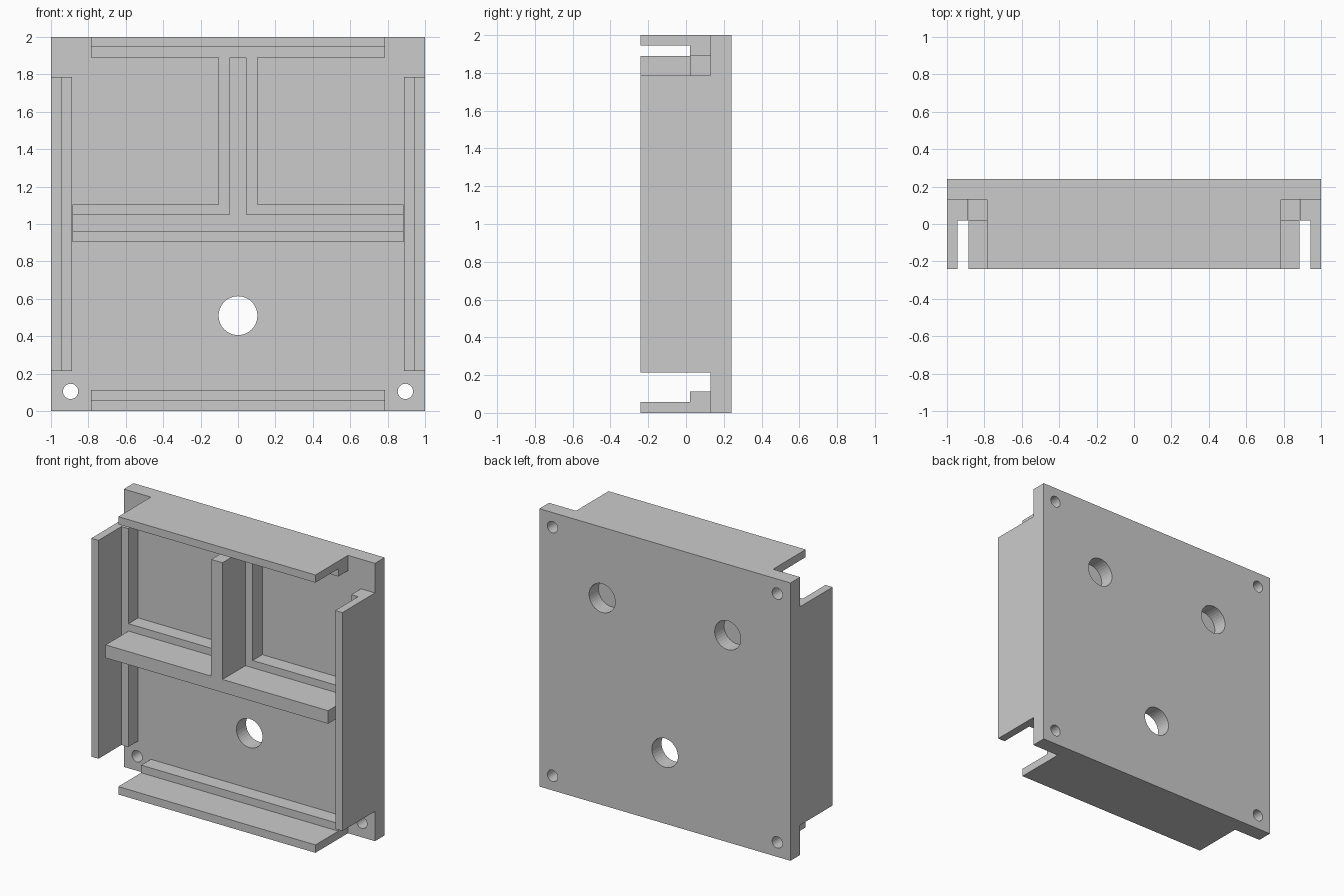
import bpy, bmesh
from math import pi
from mathutils import Matrix, Vector

if "Cube" in bpy.data.objects:
    bpy.data.objects.remove(bpy.data.objects["Cube"])

FRONT, STEP, FACE, BACK = -0.24, 0.02, 0.13, 0.24   # depth levels in y


def prism(bm, profile, axis, lo, hi):
    """Extrude a (u, y) profile along x (u is z) or along z (u is x)."""
    def put(u, y, t):
        return (t, y, u) if axis == 'x' else (u, y, t)
    face = bm.faces.new([bm.verts.new(put(u, y, lo)) for u, y in profile])
    ext = bmesh.ops.extrude_face_region(bm, geom=[face])
    verts = [g for g in ext['geom'] if isinstance(g, bmesh.types.BMVert)]
    shift = Vector((hi - lo, 0, 0)) if axis == 'x' else Vector((0, 0, hi - lo))
    bmesh.ops.translate(bm, verts=verts, vec=shift)


def finish(name, bm):
    bmesh.ops.recalc_face_normals(bm, faces=bm.faces[:])
    mesh = bpy.data.meshes.new(name)
    bm.to_mesh(mesh)
    bm.free()
    ob = bpy.data.objects.new(name, mesh)
    bpy.context.collection.objects.link(ob)
    return ob


def bar(name, *prisms):
    bm = bmesh.new()
    for p in prisms:
        prism(bm, *p)
    return finish(name, bm)


def rect(u0, u1, y0, y1):
    return [(u0, y0), (u1, y0), (u1, y1), (u0, y1)]


def ell(outer, mid, inner):
    """Wall with an inner step at its root."""
    return [(outer, FRONT), (mid, FRONT), (mid, STEP),
            (inner, STEP), (inner, FACE), (outer, FACE)]


def tee(c, fin, foot):
    """Fin standing on a wider foot."""
    return [(c - fin, FRONT), (c + fin, FRONT), (c + fin, STEP), (c + foot, STEP),
            (c + foot, FACE), (c - foot, FACE), (c - foot, STEP), (c - fin, STEP)]


# Back plate
plate = bar("back_plate", (rect(-1, 1, FACE, BACK), 'x', 0, 2))
plate.data.transform(Matrix.Identity(4))
bpy.data.objects.remove(plate)
plate = bar("back_plate", (rect(0, 2, FACE, BACK), 'x', -1, 1))

# Holes: the lower ones go through, the upper ones are blind from the back
bm = bmesh.new()
holes = [(0, 0.51, 0.104, True), (0.5, 1.49, 0.104, False), (-0.5, 1.49, 0.104, False)]
for s in (-1, 1):
    holes += [(s * 0.895, 0.105, 0.041, True), (s * 0.895, 1.895, 0.041, False)]
for x, z, r, through in holes:
    y0, y1 = (0.05 if through else FACE + 0.003), 0.35
    place = Matrix.Translation((x, (y0 + y1) / 2, z)) @ Matrix.Rotation(pi / 2, 4, 'X')
    bmesh.ops.create_cone(bm, cap_ends=True, segments=32, radius1=r, radius2=r,
                          depth=y1 - y0, matrix=place)
cutter = finish("hole_cutter", bm)
cutter.hide_render = True
mod = plate.modifiers.new("holes", 'BOOLEAN')
mod.operation, mod.solver, mod.object = 'DIFFERENCE', 'EXACT', cutter
bpy.context.view_layer.objects.active = plate
bpy.ops.object.modifier_apply(modifier=mod.name)
bpy.data.objects.remove(cutter)

# Outer walls with stepped roots
for s, side in ((-1, "left"), (1, "right")):
    bar(side + "_wall", (ell(s, s * 0.943, s * 0.888), 'z', 0.215, 1.787))
bar("top_wall", (ell(2, 1.945, 1.89), 'x', -0.785, 0.785))
bar("bottom_wall", (ell(0, 0.057, 0.112), 'x', -0.785, 0.785))

# Dividers
bar("cross_divider", (tee(1.003, 0.047, 0.1), 'x', -0.886, 0.886))
bar("upright_divider",
    (tee(0, 0.045, 0.103), 'z', 1.103, 1.89),
    (rect(-0.045, 0.045, FRONT, STEP), 'z', 1.05, 1.103))
